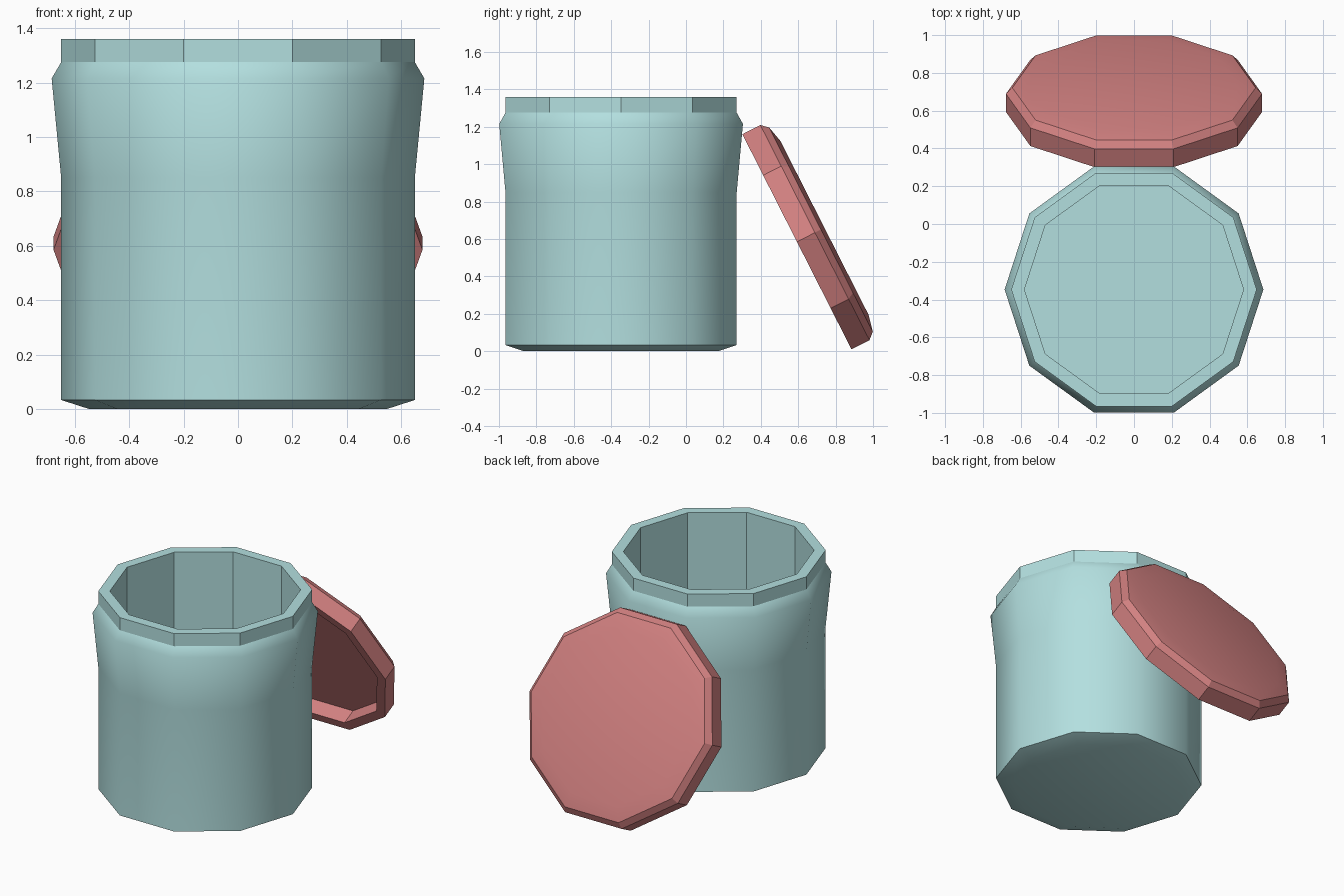
import bpy, bmesh, math

if "Cube" in bpy.data.objects:
    bpy.data.objects.remove(bpy.data.objects["Cube"])

SIDES = 10


def lathe(name, profile, smooth_bands, color):
    """Ten-sided turned solid; profile is (radius, z), capped at both ends.
    smooth_bands holds band indices (and 'start'/'end' caps) shaded smooth."""
    bm = bmesh.new()
    rings = []
    for r, z in profile:
        rings.append([bm.verts.new((r * math.cos(math.tau * i / SIDES),
                                    r * math.sin(math.tau * i / SIDES), z))
                      for i in range(SIDES)])
    for b in range(len(rings) - 1):
        lo, hi = rings[b], rings[b + 1]
        for i in range(SIDES):
            j = (i + 1) % SIDES
            f = bm.faces.new((lo[i], lo[j], hi[j], hi[i]))
            f.smooth = b in smooth_bands
    bm.faces.new(rings[0][::-1]).smooth = 'start' in smooth_bands
    bm.faces.new(rings[-1]).smooth = 'end' in smooth_bands
    bmesh.ops.recalc_face_normals(bm, faces=bm.faces[:])
    for e in bm.edges:
        a, c = e.link_faces
        e.smooth = a.smooth == c.smooth and e.calc_face_angle(0) < 0.8
    me = bpy.data.meshes.new(name)
    bm.to_mesh(me)
    bm.free()
    mat = bpy.data.materials.new(name + "_colour")
    mat.diffuse_color = color
    mat.use_nodes = True
    mat.node_tree.nodes["Principled BSDF"].inputs["Base Color"].default_value = mat.diffuse_color
    me.materials.append(mat)
    ob = bpy.data.objects.new(name, me)
    bpy.context.collection.objects.link(ob)
    return ob


# Jar: bevelled base, flared shoulder, straight faceted rim, hollow inside
jar = lathe("jar",
            [(0.547, 0), (0.65, 0.033), (0.65, 0.85), (0.685, 1.215),
             (0.65, 1.275), (0.65, 1.36), (0.58, 1.36), (0.58, 0.05)],
            {'start', 0, 1, 2, 3}, (0.45, 0.74, 0.74, 1))
jar.location = (0, -0.347, 0)

# Lid: hollow underside, faceted edge, slightly domed top; leans on the jar
lid = lathe("lid",
            [(0.615, 0.1), (0.615, 0), (0.678, 0), (0.678, 0.108),
             (0.644, 0.144), (0.547, 0.165)],
            {4, 'end'}, (0.65, 0.22, 0.22, 1))
lid.location = (0, 0.593, 0.585)
lid.rotation_euler = (math.radians(-63.1), 0, 0)
